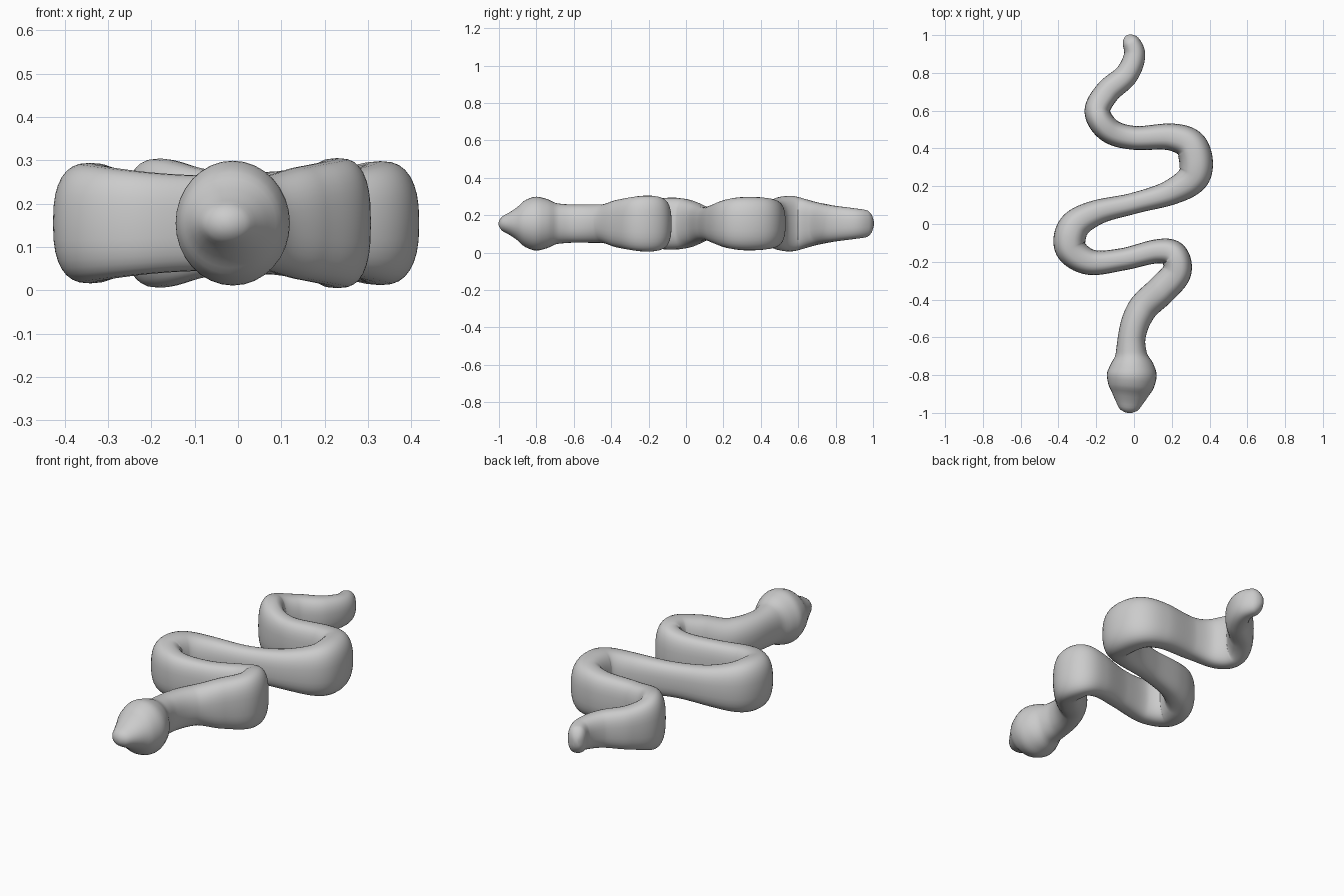
import bpy, bmesh, math
from mathutils import Vector

if "Cube" in bpy.data.objects:
    bpy.data.objects.remove(bpy.data.objects["Cube"])

Z = 0.155      # height of the body's centre line
SIDES = 32
STEPS = 14

# Centre line seen from above, nose to tail
path = [(-.03, -1), (-.012, -.8), (-.012, -.6), (.04, -.455), (.145, -.35),
        (.226, -.255), (.21, -.162), (.12, -.145), (-.06, -.187), (-.23, -.202),
        (-.335, -.13), (-.318, -.015), (-.2, .06), (0, .11), (.2, .17),
        (.32, .26), (.308, .405), (.2, .46), (0, .456), (-.13, .495),
        (-.194, .595), (-.14, .7), (-.04, .79), (.003, .9), (-.034, 1)]
path = [Vector(p) for p in path]

# Thickness: position along the path, half width, half height
profile = [(0, .015, .015), (.07, .045, .036), (.28, .073, .06), (.5, .098, .09),
           (.7, .12, .125), (1, .132, .144), (1.27, .115, .132), (1.55, .083, .108),
           (2, .073, .102), (3, .078, .103), (4, .08, .13), (5.5, .075, .15),
           (8, .059, .11), (10.5, .085, .139), (13, .056, .09), (15.5, .089, .143),
           (18, .063, .117), (19.6, .068, .149), (21, .066, .113), (23, .056, .082),
           (23.6, .047, .073), (23.85, .034, .052), (24, .012, .02)]


def centre(u):
    i = min(int(u), len(path) - 2)
    t = u - i
    q, r = path[i], path[i + 1]
    p = path[i - 1] if i else 2 * q - r
    s = path[i + 2] if i + 2 < len(path) else 2 * r - q
    return .5 * (2*q + (r - p)*t + (2*p - 5*q + 4*r - s)*t*t + (3*q - p - 3*r + s)*t**3)


def thickness(u, col):
    def slope(k):
        a, b = profile[k], profile[k + 1]
        return (b[col] - a[col]) / (b[0] - a[0])

    def tangent(k):
        if k in (0, len(profile) - 1):
            return slope(min(k, len(profile) - 2))
        a, b = slope(k - 1), slope(k)
        return 2 * a * b / (a + b) if a * b > 0 else 0

    k = 0
    while k < len(profile) - 2 and u > profile[k + 1][0]:
        k += 1
    a, b = profile[k], profile[k + 1]
    d = b[0] - a[0]
    t = (u - a[0]) / d
    f = t * t * (3 - 2 * t)
    return (a[col] * (1 - f) + b[col] * f
            + d * (t * (1 - t) ** 2 * tangent(k) - t * t * (1 - t) * tangent(k + 1)))


def spow(v, e):
    return math.copysign(abs(v) ** e, v)


# Loft rounded cross-sections, squarer where the body is tall and narrow
bm = bmesh.new()
rings = []
last = len(path) - 1
for i in range(last * STEPS + 1):
    u = i / STEPS
    c = centre(u)
    t = (centre(min(u + .1, last)) - centre(max(u - .1, 0))).normalized()
    side = Vector((t.y, -t.x, 0))
    w, h = thickness(u, 1), thickness(u, 2)
    e = 2 / (2 + .7 * min(max((h / w - 1.15) / .6, 0), 1))
    ring = []
    for k in range(SIDES):
        ang = 2 * math.pi * k / SIDES
        ring.append(bm.verts.new(Vector((c.x, c.y, Z + h * spow(math.sin(ang), e)))
                                 + side * w * spow(math.cos(ang), e)))
    rings.append(ring)
for r, s in zip(rings, rings[1:]):
    for k in range(SIDES):
        j = (k + 1) % SIDES
        bm.faces.new((r[k], r[j], s[j], s[k]))
bm.faces.new(rings[0][::-1])
bm.faces.new(rings[-1])
bmesh.ops.recalc_face_normals(bm, faces=bm.faces)

mesh = bpy.data.meshes.new("snake_body")
bm.to_mesh(mesh)
bm.free()
for p in mesh.polygons:
    p.use_smooth = True
snake = bpy.data.objects.new("snake_body", mesh)
bpy.context.collection.objects.link(snake)
